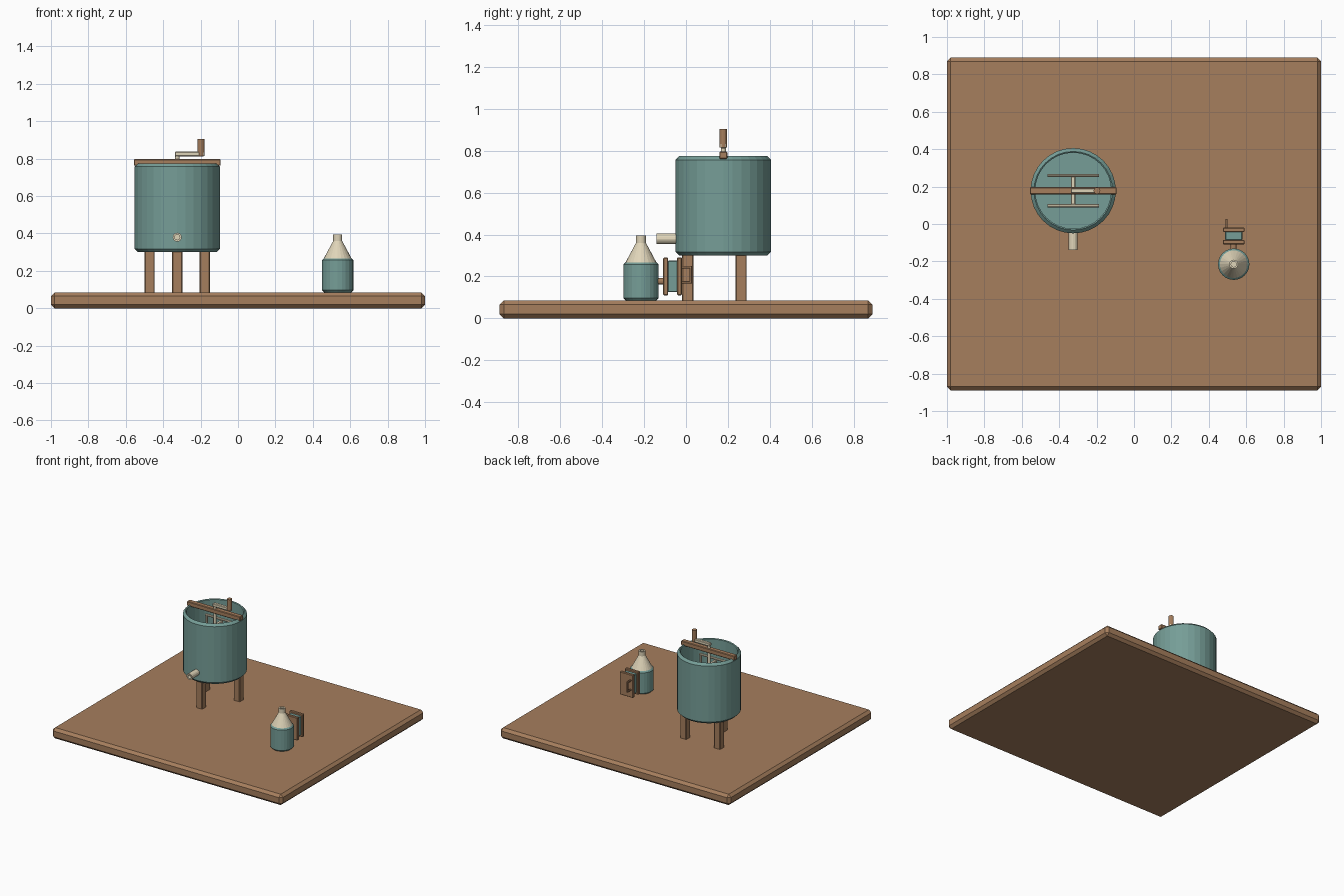
import bpy, bmesh, math
from mathutils import Vector

if "Cube" in bpy.data.objects:
    bpy.data.objects.remove(bpy.data.objects["Cube"])


def material(name, rgb):
    m = bpy.data.materials.new(name)
    m.diffuse_color = (*rgb, 1)
    m.use_nodes = True
    m.node_tree.nodes["Principled BSDF"].inputs["Base Color"].default_value = m.diffuse_color
    return m


WOOD = material("wood", (0.38, 0.21, 0.11))
TEAL = material("teal_metal", (0.18, 0.34, 0.31))
CREAM = material("cream_metal", (0.74, 0.66, 0.48))


def finish(name, bm, mat):
    bmesh.ops.recalc_face_normals(bm, faces=bm.faces)
    me = bpy.data.meshes.new(name)
    bm.to_mesh(me)
    bm.free()
    me.materials.append(mat)
    ob = bpy.data.objects.new(name, me)
    bpy.context.collection.objects.link(ob)
    return ob


def box(name, lo, hi, mat, bevel=0.004):
    lo, hi = Vector(lo), Vector(hi)
    bm = bmesh.new()
    bmesh.ops.create_cube(bm, size=1)
    for v in bm.verts:
        v.co = (lo + hi) / 2 + v.co * (hi - lo)
    bmesh.ops.bevel(bm, geom=bm.edges[:], offset=bevel, segments=1, affect='EDGES')
    return finish(name, bm, mat)


def lathe(name, profile, origin, mat, sides=32, axis=(0, 0, 1)):
    """Revolve (radius, height) points about an axis; zero radius closes an end."""
    bm = bmesh.new()
    turn = Vector((0, 0, 1)).rotation_difference(Vector(axis))
    rings = []
    for r, h in profile:
        n = sides if r > 0 else 1
        rings.append([bm.verts.new(Vector(origin) + turn @ Vector((
            r * math.cos(2 * math.pi * i / sides), r * math.sin(2 * math.pi * i / sides), h)))
            for i in range(n)])
    for a, b in zip(rings, rings[1:]):
        for i in range(sides):
            quad = [a[i % len(a)], a[(i + 1) % len(a)],
                    b[(i + 1) % len(b)], b[i % len(b)]]
            bm.faces.new(list(dict.fromkeys(quad)))
    return finish(name, bm, mat)


def rod(name, a, b, r, mat, sides=12):
    d = Vector(b) - Vector(a)
    return lathe(name, [(0, 0), (r, 0), (r, d.length), (0, d.length)], a, mat, sides, d)


# Base board
box("base_board", (-1, -0.89, 0), (1, 0.89, 0.085), WOOD, 0.02)

# Open drum on three legs
X, Y = -0.325, 0.178
lathe("drum", [(0, 0.30), (0.21, 0.30), (0.228, 0.318), (0.228, 0.757), (0.21, 0.775),
               (0.203, 0.77), (0.203, 0.335), (0, 0.335)], (X, Y, 0), TEAL)
for i in range(3):
    a = math.radians(-90 + 120 * i)
    lx, ly = X + 0.17 * math.cos(a), Y + 0.17 * math.sin(a)
    box(f"drum_leg_{i + 1}", (lx - 0.027, ly - 0.027, 0.08), (lx + 0.027, ly + 0.027, 0.32), WOOD)

# Drain spout
lathe("drain_spout", [(0, 0.0), (0.024, 0.0), (0.024, 0.11), (0.014, 0.11), (0.014, 0.03), (0, 0.03)],
      (X, -0.03, 0.38), CREAM, 16, (0, -1, 0))

# Top bar and crank
box("top_bar", (X - 0.232, Y - 0.019, 0.762), (X + 0.232, Y + 0.019, 0.797), WOOD)
rod("crank_shaft", (X, Y, 0.335), (X, Y, 0.825), 0.012, CREAM)
box("crank_arm", (X - 0.013, Y - 0.013, 0.812), (X + 0.143, Y + 0.013, 0.837), CREAM)
rod("crank_handle", (X + 0.127, Y, 0.815), (X + 0.127, Y, 0.905), 0.018, WOOD)

# Spinning wire frames inside the drum
for z in (0.42, 0.66):
    box("frame_crosspiece", (X - 0.011, Y - 0.085, z - 0.009), (X + 0.011, Y + 0.085, z + 0.009), CREAM, 0.003)
for s in (-1, 1):
    fy = Y + s * 0.081
    for z in (0.40, 0.54, 0.68):
        rod("frame_rail", (X - 0.137, fy, z), (X + 0.137, fy, z), 0.009, CREAM, 8)
    for dx in (-0.128, -0.064, 0, 0.064, 0.128):
        rod("frame_upright", (X + dx, fy, 0.40), (X + dx, fy, 0.68), 0.008, CREAM, 8)

# Smoker can with cone lid
C = (0.533, -0.215, 0)
lathe("smoker_can", [(0, 0.085), (0.072, 0.085), (0.084, 0.097), (0.084, 0.257), (0.072, 0.269), (0, 0.269)],
      C, TEAL, 24)
lathe("smoker_cone", [(0, 0.265), (0.075, 0.265), (0.024, 0.36), (0.024, 0.395),
                      (0.014, 0.395), (0.014, 0.35), (0, 0.35)], C, CREAM, 24)

# Bellows behind the can
bx = 0.533
rod("bellows_pipe", (bx, -0.15, 0.177), (bx, -0.10, 0.177), 0.016, WOOD)
for n, y in (("front", -0.109), ("rear", -0.043)):
    box(f"bellows_{n}_board", (bx - 0.058, y, 0.11), (bx + 0.058, y + 0.024, 0.29), WOOD)
box("bellows_bag", (bx - 0.046, -0.087, 0.125), (bx + 0.046, -0.04, 0.276), TEAL)

# Pull handle on the rear board
hx = 0.495
pts = [(hx, -0.022, 0.172), (hx, 0.022, 0.172), (hx, 0.022, 0.245), (hx, -0.022, 0.245)]
for a, b in zip(pts, pts[1:]):
    lo = [min(p, q) - 0.006 for p, q in zip(a, b)]
    hi = [max(p, q) + 0.006 for p, q in zip(a, b)]
    box("bellows_handle", lo, hi, WOOD, 0.002)
